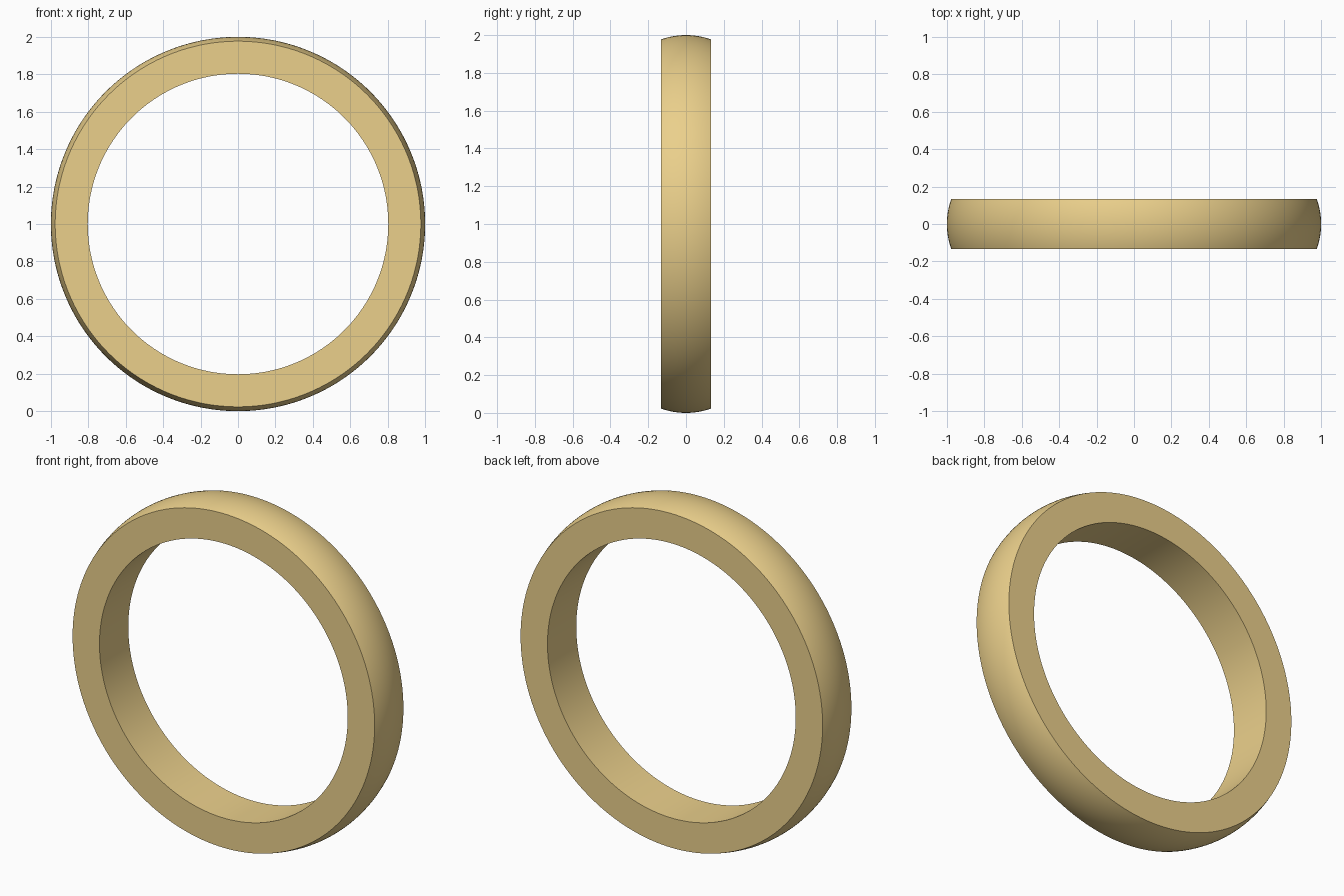
import bpy, bmesh, math

if "Cube" in bpy.data.objects:
    bpy.data.objects.remove(bpy.data.objects["Cube"])

INNER, EDGE, CROWN = 0.803, 0.977, 1.0   # bore, shoulder and crown radii
HALF = 0.133                             # half the band width
ARC_STEPS, SIDES = 16, 192

# Cross-section (radius, y): straight bore, flat sides, domed outer face
rise = CROWN - EDGE
arc_r = (HALF**2 + rise**2) / (2 * rise)
half_angle = math.asin(HALF / arc_r)
profile = [(INNER, HALF), (INNER, -HALF)]
for i in range(ARC_STEPS + 1):
    a = half_angle * (2 * i / ARC_STEPS - 1)
    profile.append((CROWN - arc_r + arc_r * math.cos(a), arc_r * math.sin(a)))

# Revolve the section around the y axis
bm = bmesh.new()
verts = [bm.verts.new((r, y, 0)) for r, y in profile]
edges = [bm.edges.new((v, verts[(i + 1) % len(verts)])) for i, v in enumerate(verts)]
bmesh.ops.spin(bm, geom=verts + edges, cent=(0, 0, 0), axis=(0, 1, 0),
               angle=math.tau, steps=SIDES, use_merge=True)
bmesh.ops.remove_doubles(bm, verts=bm.verts[:], dist=1e-5)
bmesh.ops.recalc_face_normals(bm, faces=bm.faces[:])
bmesh.ops.translate(bm, verts=bm.verts[:], vec=(0, 0, CROWN))
mesh = bpy.data.meshes.new("ring_band")
bm.to_mesh(mesh)
bm.free()

band = bpy.data.objects.new("ring_band", mesh)
bpy.context.collection.objects.link(band)

# Gold
gold = bpy.data.materials.new("gold")
gold.diffuse_color = (0.83, 0.63, 0.26, 1)
gold.use_nodes = True
gold.node_tree.nodes["Principled BSDF"].inputs["Base Color"].default_value = gold.diffuse_color
mesh.materials.append(gold)

# Smooth dome and bore, crisp rims
bpy.context.view_layer.objects.active = band
band.select_set(True)
bpy.ops.object.shade_smooth_by_angle(angle=math.radians(30))
